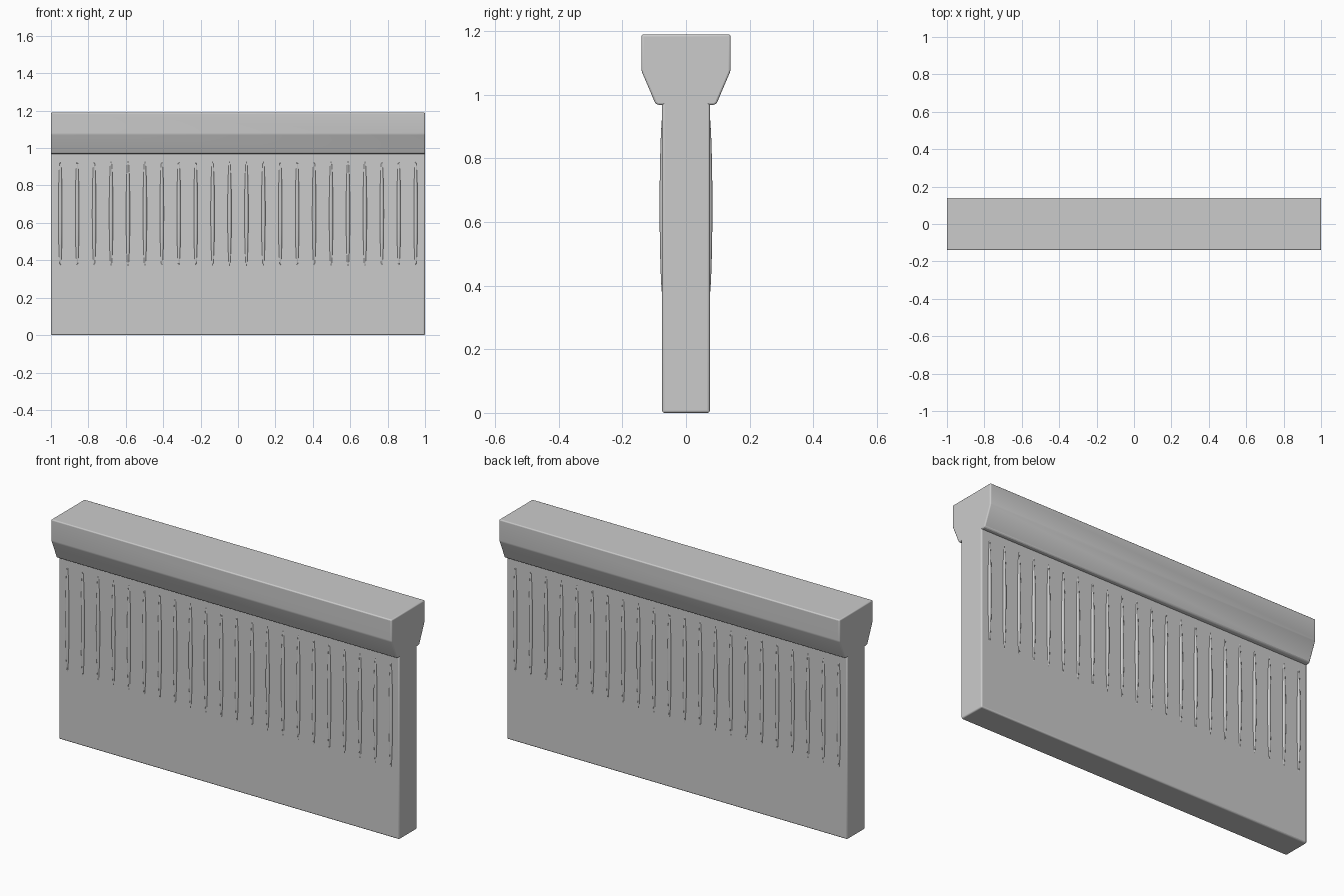
import bpy
import bmesh
from mathutils import Matrix

if "Cube" in bpy.data.objects:
    bpy.data.objects.remove(bpy.data.objects["Cube"])


def extrude_profile(name, points, half_length, bevel):
    """Extrude a closed (y, z) outline along x and soften its edges."""
    bm = bmesh.new()
    face = bm.faces.new([bm.verts.new((-half_length, y, z)) for y, z in points])
    result = bmesh.ops.extrude_face_region(bm, geom=[face])
    moved = [v for v in result["geom"] if isinstance(v, bmesh.types.BMVert)]
    bmesh.ops.translate(bm, verts=moved, vec=(2 * half_length, 0, 0))
    bmesh.ops.recalc_face_normals(bm, faces=bm.faces)
    obj = make_object(name, bm)
    mod = obj.modifiers.new("soft_edges", "BEVEL")
    mod.width = bevel
    mod.segments = 3
    mod.limit_method = "ANGLE"
    mod.angle_limit = 0.3
    return obj


def make_object(name, bm):
    mesh = bpy.data.meshes.new(name)
    bm.to_mesh(mesh)
    bm.free()
    for p in mesh.polygons:
        p.use_smooth = True
    obj = bpy.data.objects.new(name, mesh)
    bpy.context.collection.objects.link(obj)
    return obj


def mirrored(side):
    """Complete a +y half outline with its -y mirror."""
    return side + [(-y, z) for y, z in reversed(side)]


# Wall slab
extrude_profile("wall_slab", mirrored([(0.075, 0.0), (0.075, 1.0)]), 1.0, 0.007)

# Coping with tapered underside
extrude_profile("coping", mirrored([(0.085, 0.968), (0.096, 0.972), (0.14, 1.075),
                                    (0.14, 1.19)]), 1.0, 0.007)

# Slim bulging ribs on both faces
COUNT = 22
bm = bmesh.new()
for side in (-1, 1):
    for i in range(COUNT):
        x = -0.95 + 1.9 * i / (COUNT - 1)
        place = Matrix.Translation((x, side * 0.071, 0.65)) @ Matrix.Diagonal((0.011, 0.012, 0.30, 1))
        bmesh.ops.create_uvsphere(bm, u_segments=16, v_segments=24, radius=1, matrix=place)
make_object("wall_ribs", bm)

# Keep crisp corners on every part
for obj in bpy.context.collection.objects:
    obj.select_set(True)
    bpy.context.view_layer.objects.active = obj
bpy.ops.object.shade_smooth_by_angle(angle=0.6)
